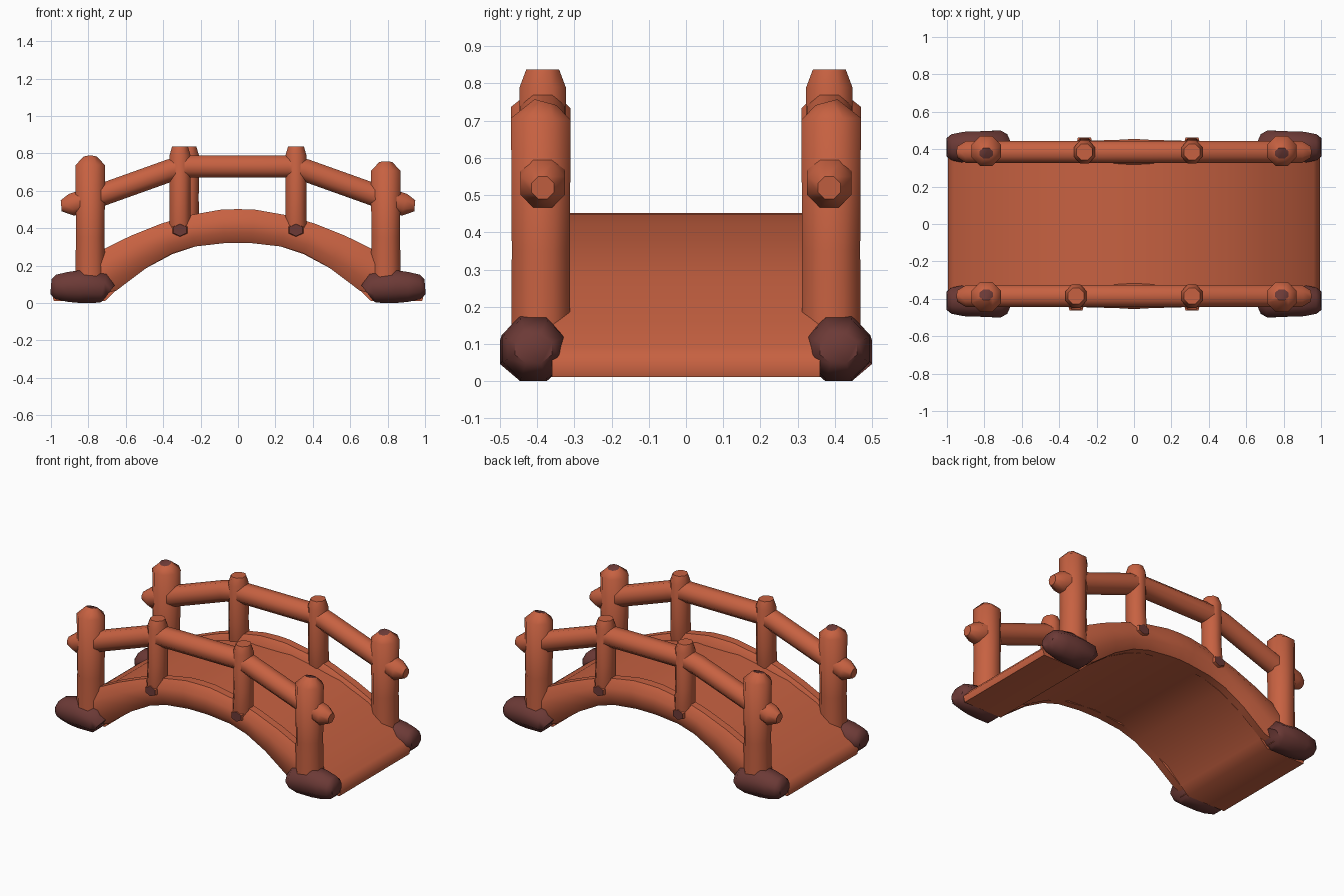
import bpy, bmesh, math
from mathutils import Vector

if "Cube" in bpy.data.objects:
    bpy.data.objects.remove(bpy.data.objects["Cube"])


def material(name, rgb):
    m = bpy.data.materials.new(name)
    m.diffuse_color = (*rgb, 1)
    m.use_nodes = True
    m.node_tree.nodes["Principled BSDF"].inputs["Base Color"].default_value = m.diffuse_color
    return m


ORANGE = material("orange wood", (0.57, 0.12, 0.053))
DARK = material("dark brown stone", (0.15, 0.042, 0.037))


def finish(name, bm, mats, angle=50):
    bmesh.ops.recalc_face_normals(bm, faces=bm.faces[:])
    mesh = bpy.data.meshes.new(name)
    bm.to_mesh(mesh)
    bm.free()
    for m in mats:
        mesh.materials.append(m)
    mesh.shade_smooth()
    mesh.set_sharp_from_angle(angle=math.radians(angle))
    ob = bpy.data.objects.new(name, mesh)
    bpy.context.collection.objects.link(ob)
    return ob


def log(name, pts, sizes, mats=(ORANGE,), sides=8, dark_caps=(False, False)):
    """Loft an eight-sided log through pts; sizes are (half width, half height)."""
    bm = bmesh.new()
    pts = [Vector(p) for p in pts]
    k = 1 / math.cos(math.pi / sides)
    rings = []
    for i, (p, (a, b)) in enumerate(zip(pts, sizes)):
        t = (pts[min(i + 1, len(pts) - 1)] - pts[max(i - 1, 0)]).normalized()
        u = Vector((1, 0, 0)) if abs(t.y) > 0.9 else Vector((0, 1, 0))
        v = t.cross(u).normalized()
        u = v.cross(t)
        ring = []
        for j in range(sides):
            w = 2 * math.pi * (j + 0.5) / sides
            ring.append(bm.verts.new(p + u * (a * k * math.cos(w)) + v * (b * k * math.sin(w))))
        rings.append(ring)
    for r, s in zip(rings, rings[1:]):
        for j in range(sides):
            n = (j + 1) % sides
            bm.faces.new((r[j], r[n], s[n], s[j]))
    for ring, dark in zip((rings[0], rings[-1]), dark_caps):
        f = bm.faces.new(ring)
        f.material_index = 1 if dark else 0
    return finish(name, bm, mats)


def mirrored(half):
    """Mirror (x, z, ...) rows from the centre outwards to both sides."""
    return [(-r[0], *r[1:]) for r in reversed(half) if r[0] > 0] + list(half)


# Arched deck slab: gentle in the middle, steep ramps at both ends
top = mirrored([(0, .452), (.15, .448), (.3, .42), (.5, .365), (.7, .275),
                (.86, .16), (.96, .09), (.995, .05), (.985, .012)])
bottom = mirrored([(0, .325), (.2, .312), (.35, .262), (.55, .155), (.66, .06), (.71, .012)])
bm = bmesh.new()
outline = [bm.verts.new((x, -.36, z)) for x, z in top + bottom[::-1]]
face = bm.faces.new(outline)
ext = bmesh.ops.extrude_face_region(bm, geom=[face])
bmesh.ops.translate(bm, vec=(0, .72, 0),
                    verts=[g for g in ext["geom"] if isinstance(g, bmesh.types.BMVert)])
finish("deck", bm, (ORANGE,), 60)

for sy, side in ((-1, "front"), (1, "back")):
    y = sy * .385

    # Arched side beam, slightly fuller at the crown
    rows = mirrored([(.0, .412, .09, .07), (.08, .41, .09, .065), (.25, .385, .085, .06),
                     (.38, .345, .085, .06), (.53, .275, .095, .06),
                     (.71, .165, .115, .06), (.84, .085, .07, .06)])
    log(side + "_side_beam", [(x, y, z) for x, z, h, w in rows], [(w, h) for x, z, h, w in rows])

    # Bent handrail with tapered ends
    rows = mirrored([(.27, .73, .06), (.36, .71, .06), (.78, .56, .06),
                     (.89, .525, .06), (.945, .52, .03)])
    log(side + "_handrail", [(x, y, z) for x, z, r in rows], [(r, r) for x, z, r in rows])

    for sx, end in ((-1, "left"), (1, "right")):
        name = side + "_" + end
        # Slim middle post
        x = -.265 if (sx < 0 and sy > 0) else sx * .31
        yo = sy * .392
        log(name + "_middle_post",
            [(x, yo, .355), (x, yo, .40), (x, y, .55), (x, y, .79), (x, y, .838)],
            [(.05, .052), (.066, .058), (.062, .055), (.062, .056), (.044, .042)])
        # Dark chipped tip low on the outside of the middle post
        log(name + "_post_chip", [(x, sy * .42, .39), (x, sy * .462, .39)],
            [(.045, .035), (.035, .028)], (ORANGE, DARK), sides=6, dark_caps=(False, True))

        # Thick end post, its small dark tip leaning towards the deck
        x, y2 = sx * .79, sy * .39
        h = .78 if sx < 0 else .75
        log(name + "_end_post",
            [(x, y2, .03), (x, y2, .35), (x, y2, h - .045), (x, y2 - sy * .012, h)],
            [(.08, .083), (.078, .076), (.08, .08), (.03, .035)],
            (ORANGE, DARK), dark_caps=(False, True))

        # Blunt rounded dark foot
        rows = [(1, .088, .05, .04), (.975, .086, .07, .065), (.91, .086, .083, .08),
                (.84, .088, .085, .088), (.72, .078, .09, .078), (.69, .055, .07, .05)]
        log(name + "_foot", [(sx * r[0], sy * .41, r[1]) for r in rows],
            [(r[2], r[3]) for r in rows], (DARK,))
